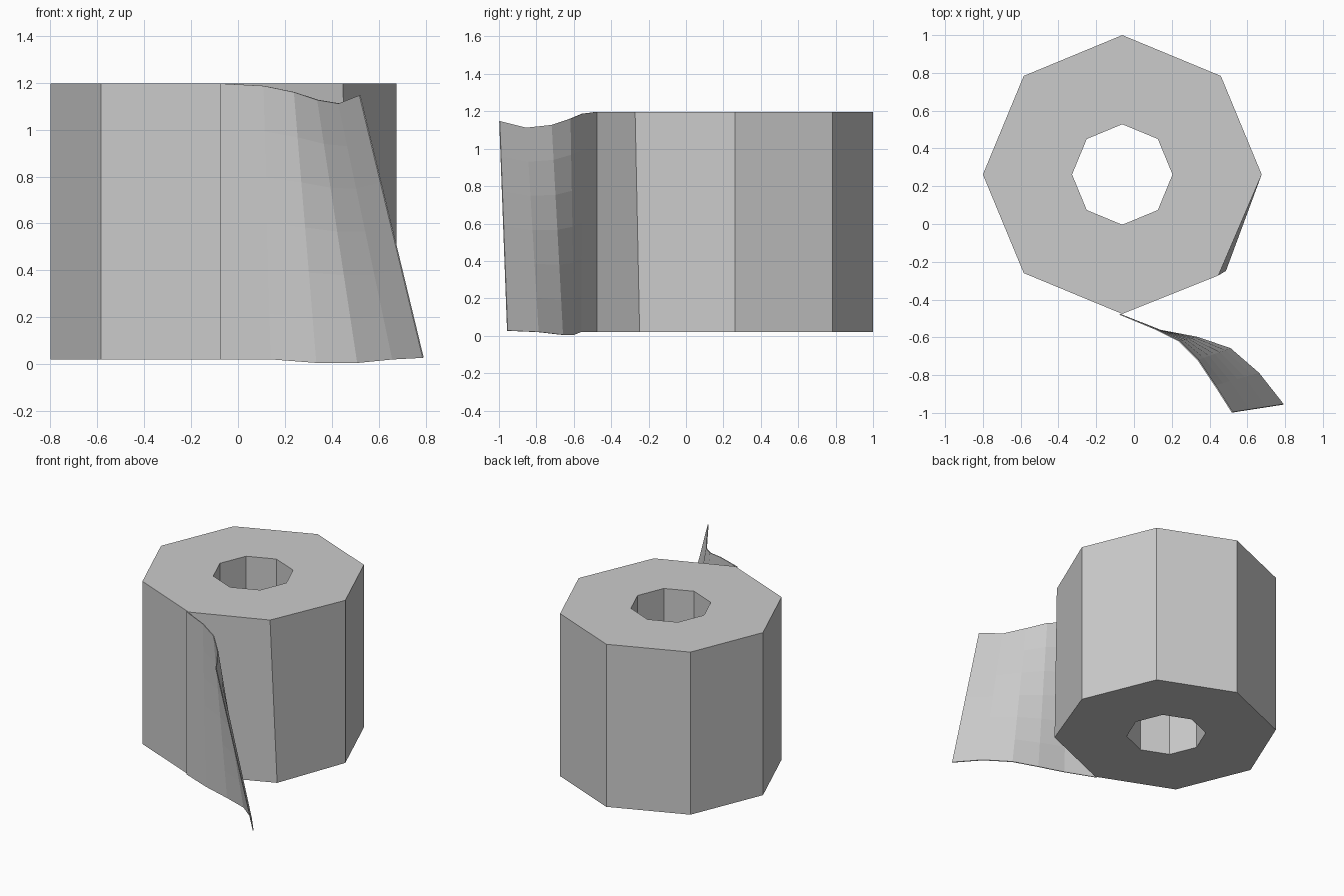
import bpy, bmesh
from math import sin, cos, pi
from mathutils import Vector

if "Cube" in bpy.data.objects:
    bpy.data.objects.remove(bpy.data.objects["Cube"])

CX, CY = -0.062, 0.262
Z0, Z1 = 0.02, 1.197


def make_object(name, bm):
    bmesh.ops.recalc_face_normals(bm, faces=bm.faces)
    mesh = bpy.data.meshes.new(name)
    bm.to_mesh(mesh)
    bm.free()
    obj = bpy.data.objects.new(name, mesh)
    bpy.context.collection.objects.link(obj)
    return obj


def ring(bm, radius, z, n=8):
    return [bm.verts.new((CX + radius * cos(2 * pi * i / n),
                          CY + radius * sin(2 * pi * i / n), z)) for i in range(n)]


# Paper roll: octagonal tube with an open core
bm = bmesh.new()
loops = [ring(bm, 0.738, Z0), ring(bm, 0.738, Z1), ring(bm, 0.266, Z1), ring(bm, 0.266, Z0)]
for a, b in zip(loops, loops[1:] + loops[:1]):
    for i in range(8):
        j = (i + 1) % 8
        bm.faces.new((a[i], a[j], b[j], b[i]))
# the corner behind the loose sheet leans slightly outward at the base
loops[0][7].co = (0.487, -0.248, Z0)
loops[1][7].co = (0.447, -0.272, Z1)
make_object("paper_roll", bm)

# Loose sheet: twisted strip ruled between its top and bottom edges
top = [(-0.075, -0.478, 1.197), (0.11, -0.555, 1.187), (0.24, -0.62, 1.16),
       (0.34, -0.72, 1.127), (0.43, -0.855, 1.112), (0.52, -0.997, 1.147)]
bottom = [(-0.075, -0.478, 0.02), (0.14, -0.563, 0.02), (0.335, -0.6, 0.005),
          (0.51, -0.66, 0.005), (0.66, -0.79, 0.02), (0.79, -0.955, 0.027)]
ROWS = 6
bm = bmesh.new()
grid = [[bm.verts.new(Vector(b).lerp(Vector(t), r / ROWS)) for r in range(ROWS + 1)]
        for t, b in zip(top, bottom)]
for c0, c1 in zip(grid, grid[1:]):
    for r in range(ROWS):
        bm.faces.new((c0[r], c1[r], c1[r + 1], c0[r + 1]))
sheet = make_object("loose_sheet", bm)
solid = sheet.modifiers.new("paper_thickness", 'SOLIDIFY')
solid.thickness = 0.006
solid.offset = 0
